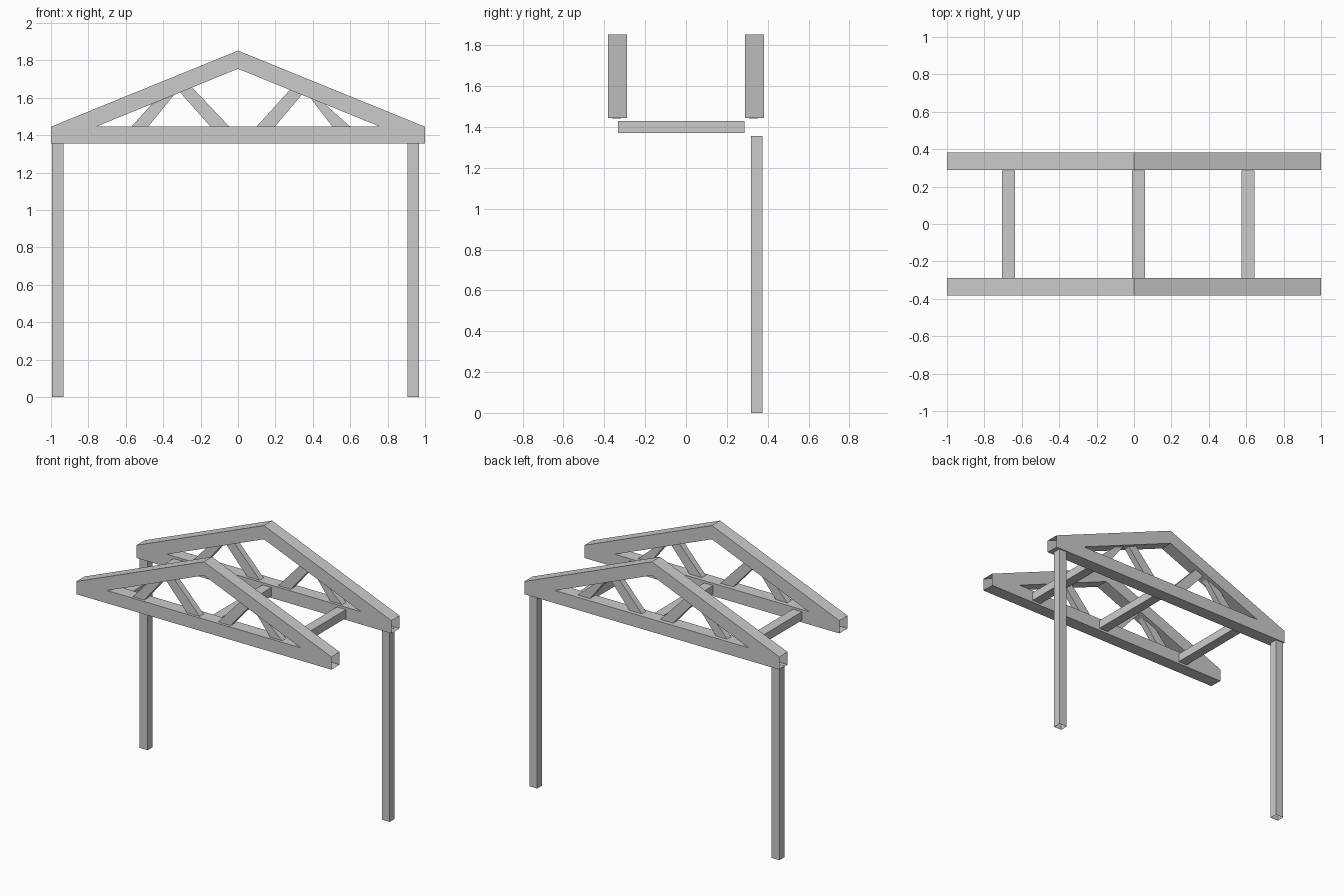
import bpy, bmesh
from mathutils import Vector

if "Cube" in bpy.data.objects:
    bpy.data.objects.remove(bpy.data.objects["Cube"])


def finish(bm, name):
    mesh = bpy.data.meshes.new(name)
    bm.to_mesh(mesh)
    bm.free()
    obj = bpy.data.objects.new(name, mesh)
    bpy.context.collection.objects.link(obj)
    return obj


def extrude(name, points, polygons, direction, is_open):
    """Extrude a flat outline, then remove the faces that are left open."""
    bm = bmesh.new()
    verts = [bm.verts.new(p) for p in points]
    faces = [bm.faces.new([verts[i] for i in poly]) for poly in polygons]
    new = bmesh.ops.extrude_face_region(bm, geom=faces, use_keep_orig=True)["geom"]
    moved = [g for g in new if isinstance(g, bmesh.types.BMVert)]
    bmesh.ops.translate(bm, vec=direction, verts=moved)
    bmesh.ops.recalc_face_normals(bm, faces=bm.faces[:])
    bm.normal_update()
    bmesh.ops.delete(bm, geom=[f for f in bm.faces if is_open(f.normal)], context="FACES_ONLY")
    return finish(bm, name)


# Truss frame: bottom chord plus two rafters; square ends are open
FRAME = [(-1, 1.355), (1, 1.355), (1, 1.445), (0.76, 1.445), (-0.76, 1.445),
         (-1, 1.445), (0, 1.755), (0, 1.852)]
FRAME_POLYS = [(0, 1, 2, 3, 4, 5), (5, 4, 6, 7), (3, 2, 7, 6)]

# Slanted webs: bottom left, bottom right, top right, top left
WEBS = [
    [(-0.573, 1.442), (-0.483, 1.442), (-0.342, 1.615), (-0.46, 1.567)],
    [(-0.144, 1.442), (-0.043, 1.442), (-0.246, 1.656), (-0.31, 1.630)],
    [(0.096, 1.442), (0.194, 1.442), (0.342, 1.617), (0.278, 1.643)],
    [(0.508, 1.442), (0.604, 1.442), (0.462, 1.568), (0.388, 1.598)],
]

for side, y in (("front", -0.336), ("back", 0.336)):
    extrude(side + "_truss", [(x, y - 0.046, z) for x, z in FRAME], FRAME_POLYS,
            Vector((0, 0.092, 0)), lambda n: abs(n.x) > 0.99)
    for i, web in enumerate(WEBS):
        extrude(f"{side}_web_{i + 1}", [(x, y - 0.027, z) for x, z in web], [(0, 1, 2, 3)],
                Vector((0, 0.044, 0)), lambda n: n.z > 0.8)

# Cross beams between the trusses, open tubes
for i, x in enumerate((-0.671, 0.025, 0.61)):
    extrude(f"cross_beam_{i + 1}",
            [(x + a * 0.035, -0.333, 1.4 + b * 0.03) for a, b in ((-1, -1), (1, -1), (1, 1), (-1, 1))],
            [(0, 1, 2, 3)], Vector((0, 0.62, 0)), lambda n: abs(n.y) > 0.9)

# Posts under the back truss, open tubes
for name, x in (("left_post", -0.963), ("right_post", 0.936)):
    extrude(name,
            [(x + a * 0.031, 0.346 + b * 0.028, 0) for a, b in ((-1, -1), (1, -1), (1, 1), (-1, 1))],
            [(0, 1, 2, 3)], Vector((0, 0, 1.356)), lambda n: abs(n.z) > 0.9)
